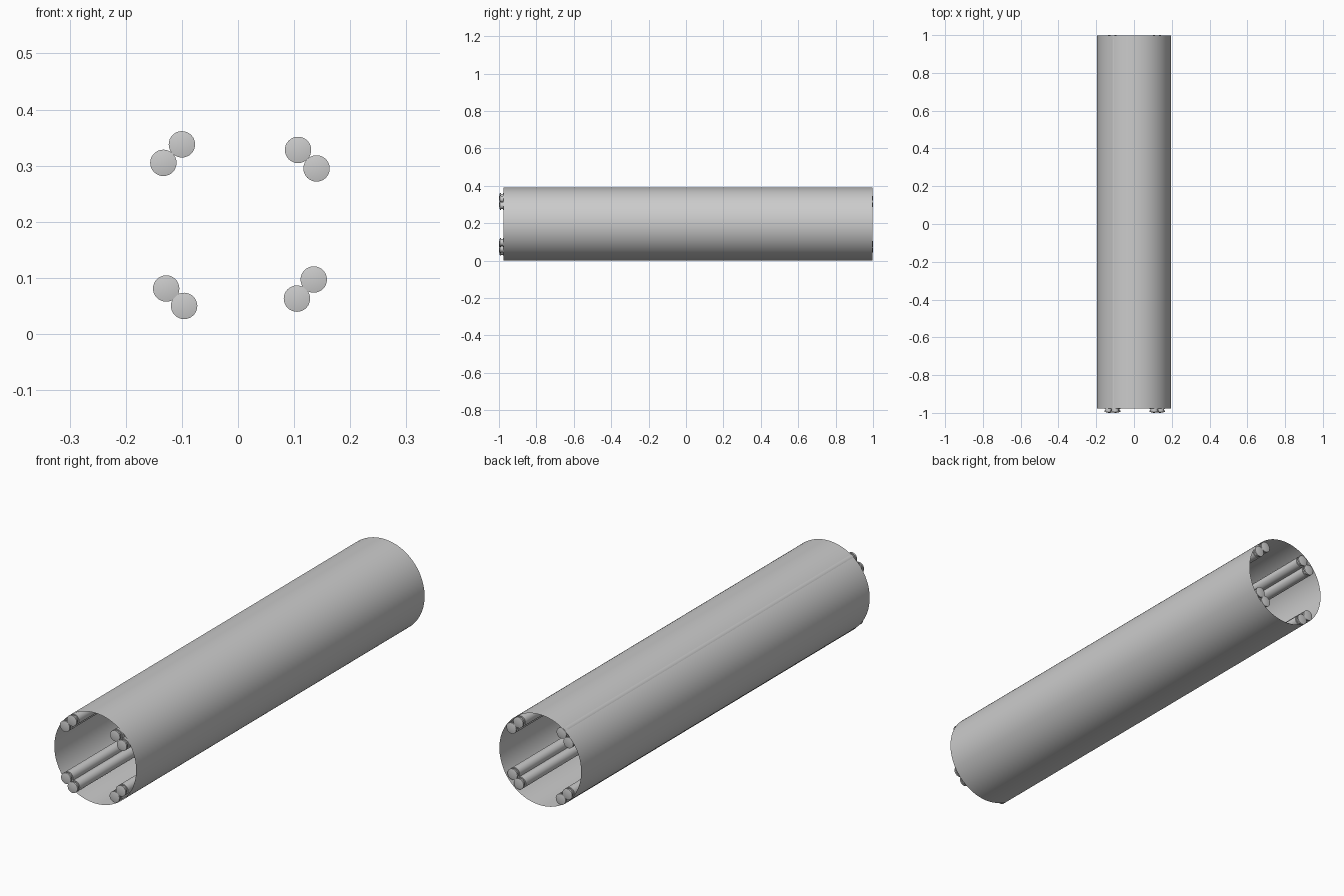
import bpy
import bmesh
from math import radians, cos, sin, tau

cube = bpy.data.objects.get("Cube")
if cube:
    bpy.data.objects.remove(cube, do_unlink=True)


def make_material(name, rgb):
    mat = bpy.data.materials.new(name)
    mat.use_nodes = True
    mat.diffuse_color = (*rgb, 1)
    mat.node_tree.nodes["Principled BSDF"].inputs["Base Color"].default_value = (*rgb, 1)
    return mat


GREY = make_material("light grey", (0.6, 0.6, 0.6))
AXIS_Z = 0.196


def lathe(name, profile, segments, x, z, sharp_angle):
    """Sweep (y, radius) points round an axis along y; zero radius makes a tip."""
    bm = bmesh.new()
    rings = []
    for y, r in profile:
        if r == 0:
            rings.append([bm.verts.new((0, y, 0))] * segments)
        else:
            rings.append([bm.verts.new((r * cos(tau * i / segments), y,
                                        r * sin(tau * i / segments)))
                          for i in range(segments)])
    for a, b in zip(rings, rings[1:]):
        for i in range(segments):
            j = (i + 1) % segments
            corners = dict.fromkeys((a[i], b[i], b[j], a[j]))
            bm.faces.new(list(corners))
    bmesh.ops.recalc_face_normals(bm, faces=bm.faces)
    mesh = bpy.data.meshes.new(name)
    bm.to_mesh(mesh)
    bm.free()
    mesh.materials.append(GREY)
    obj = bpy.data.objects.new(name, mesh)
    obj.location = (x, 0, z)
    bpy.context.collection.objects.link(obj)
    bpy.ops.object.select_all(action="DESELECT")
    obj.select_set(True)
    bpy.context.view_layer.objects.active = obj
    bpy.ops.object.shade_smooth_by_angle(angle=radians(sharp_angle))
    return obj


# Open thin-walled tube
lathe("outer_tube", [(-0.977, 0.196), (0.997, 0.196)], 96, 0, AXIS_Z, 30)

# Rod profile: shallow conical end, head, narrow neck, long shaft, mirrored
R = 0.0235
half = [(-1, 0), (-0.995, R), (-0.988, R), (-0.988, R * 0.8),
        (-0.979, R * 0.8), (-0.979, R)]
rod_profile = half + [(-y, r) for y, r in reversed(half)]

# Four pairs of rods lying against the inner wall
pairs = {
    "upper_right": [(-0.100, 0.338), (-0.133, 0.305)],
    "upper_left": [(0.107, 0.328), (0.140, 0.295)],
    "lower_left": [(0.135, 0.097), (0.105, 0.063)],
    "lower_right": [(-0.128, 0.081), (-0.096, 0.050)],
}
for place, centres in pairs.items():
    for label, (x, z) in zip(("a", "b"), centres):
        lathe(f"{place}_rod_{label}", rod_profile, 32, x, z, 40)
